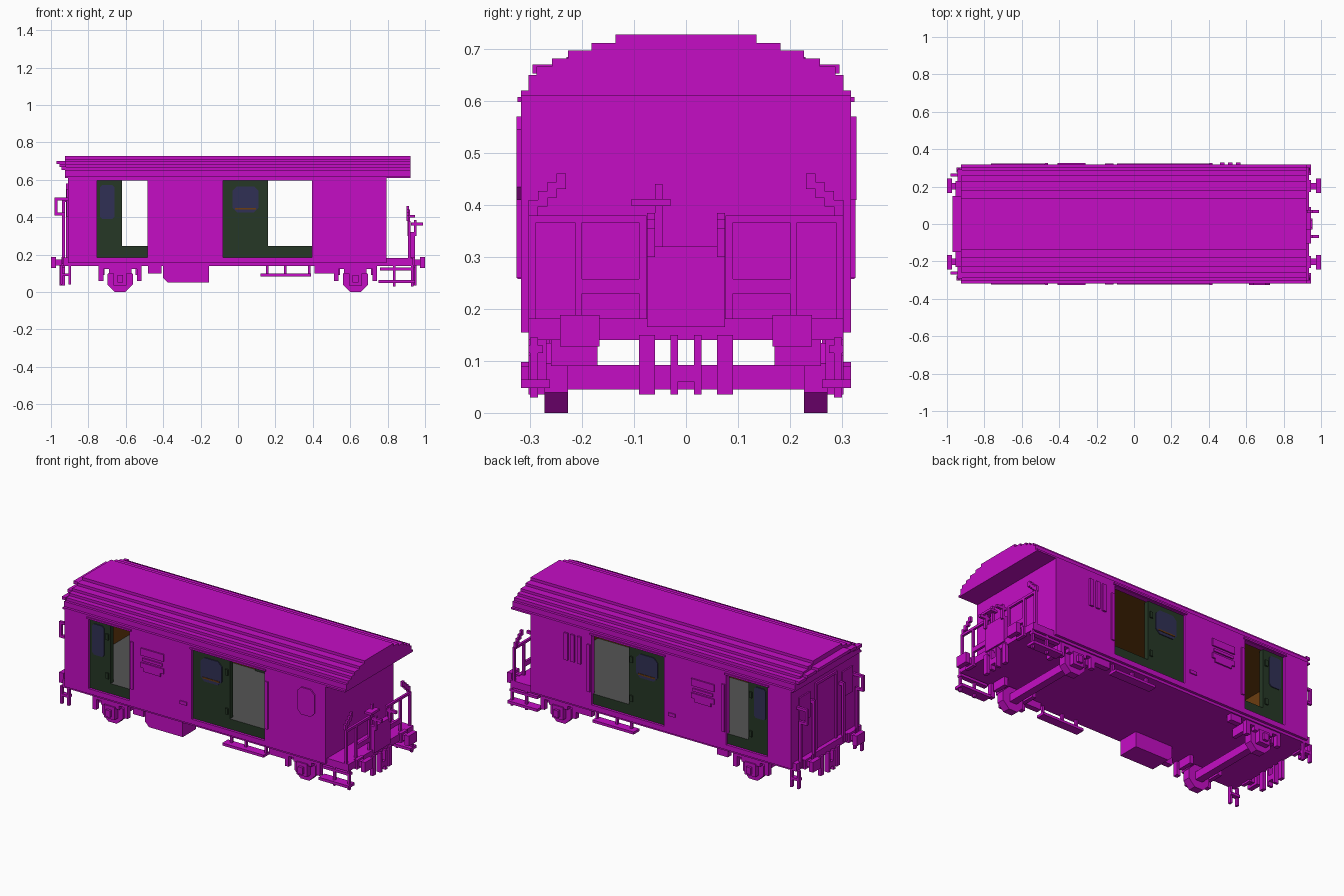
import bpy, bmesh, math

cube = bpy.data.objects.get("Cube")
if cube:
    bpy.data.objects.remove(cube, do_unlink=True)


def material(name, rgb):
    m = bpy.data.materials.new(name)
    m.use_nodes = True
    m.diffuse_color = (*rgb, 1)
    m.node_tree.nodes["Principled BSDF"].inputs["Base Color"].default_value = (*rgb, 1)
    return m


MAGENTA = material("magenta paint", (0.56, 0.004, 0.56))
GREEN = material("dark green door", (0.019, 0.039, 0.019))
BLUE = material("window blue", (0.03, 0.03, 0.09))
BROWN = material("brown lining", (0.15, 0.047, 0.005))
GREY = material("grey floor", (0.09, 0.09, 0.09))


def finish(name, bm, mats):
    bmesh.ops.recalc_face_normals(bm, faces=bm.faces)
    me = bpy.data.meshes.new(name)
    bm.to_mesh(me)
    bm.free()
    for m in mats:
        me.materials.append(m)
    ob = bpy.data.objects.new(name, me)
    bpy.context.collection.objects.link(ob)
    return ob


def add_box(bm, x0, x1, y0, y1, z0, z1):
    vs = bmesh.ops.create_cube(bm, size=1)["verts"]
    for v in vs:
        v.co = ((x0 + x1) / 2 + v.co.x * (x1 - x0),
                (y0 + y1) / 2 + v.co.y * (y1 - y0),
                (z0 + z1) / 2 + v.co.z * (z1 - z0))


def boxes(name, items, mat=MAGENTA, sides=(1,), rule=None, rule_mat=None):
    """One object of boxes; sides (1, -1) repeats them across y = 0.
    Faces that satisfy rule(normal, centre) get rule_mat."""
    bm = bmesh.new()
    for x0, x1, y0, y1, z0, z1 in items:
        for s in sides:
            add_box(bm, x0, x1, min(s * y0, s * y1), max(s * y0, s * y1), z0, z1)
    bmesh.ops.recalc_face_normals(bm, faces=bm.faces)
    bm.normal_update()
    if rule:
        for f in bm.faces:
            f.material_index = int(rule(f.normal, f.calc_center_median()))
    return finish(name, bm, [mat, rule_mat] if rule else [mat])


def prism(name, pts, axis, lo, hi, mat=MAGENTA):
    """Extrude a 2D outline along x (points are y, z) or y (points are x, z)."""
    bm = bmesh.new()
    put = (lambda p, t: (t, p[0], p[1])) if axis == "x" else (lambda p, t: (p[0], t, p[1]))
    f = bm.faces.new([bm.verts.new(put(p, lo)) for p in pts])
    ext = bmesh.ops.extrude_face_region(bm, geom=[f])["geom"]
    d = put((0, 0), hi - lo)
    bmesh.ops.translate(bm, vec=d, verts=[v for v in ext if isinstance(v, bmesh.types.BMVert)])
    return finish(name, bm, [mat])


def chamfered(x0, x1, z0, z1, c):
    return [(x0 + c, z0), (x1 - c, z0), (x1, z0 + c), (x1, z1 - c),
            (x1 - c, z1), (x0 + c, z1), (x0, z1 - c), (x0, z0 + c)]


BOTH = (1, -1)
W = 0.318

# Stepped roof
steps = [(W, 0.61, 0.62), (0.303, 0.62, 0.65), (0.288, 0.65, 0.667), (0.258, 0.667, 0.682),
         (0.227, 0.682, 0.697), (0.182, 0.697, 0.712), (0.136, 0.712, 0.728)]
right = [p for w, a, b in steps for p in ((w, a), (w, b))]
prism("roof", right + [(-y, z) for y, z in reversed(right)], "x", -0.925, 0.922)
boxes("roof_end_visor", [(-0.97, -0.92, 0, 0.15, 0.683, 0.70), (-0.955, -0.92, 0.14, 0.23, 0.668, 0.685),
                         (-0.945, -0.92, 0.22, 0.295, 0.653, 0.67)], sides=BOTH)
boxes("ceiling", [(-0.893, 0.778, -0.29, 0.29, 0.6, 0.609)], BROWN)

# Side walls with two door openings each
bays = [(-0.755, -0.62, -0.485), (-0.08, 0.16, 0.395)]
wall = [(-0.91, 0.795, 0.288, W, 0.155, 0.185), (-0.91, 0.795, 0.288, W, 0.595, 0.612)]
edges = [-0.91] + [v for a, _, b in bays for v in (a, b)] + [0.795]
for i in range(0, 6, 2):
    wall.append((edges[i], edges[i + 1], 0.288, W, 0.185, 0.595))
boxes("side_walls", wall, sides=BOTH, rule=lambda n, c: n.y * c.y < -0.1, rule_mat=BROWN)
boxes("end_walls", [(-0.91, -0.893, -0.29, 0.29, 0.155, 0.612), (0.778, 0.795, -0.29, 0.29, 0.155, 0.612)],
      rule=lambda n, c: n.x * c.x < -0.1, rule_mat=BROWN)
boxes("sill_frame", [(-0.9, 0.795, -0.303, 0.303, 0.14, 0.158)])
boxes("floor", [(-0.893, 0.778, -0.303, 0.303, 0.157, 0.245)], GREEN,
      rule=lambda n, c: n.z > 0.5, rule_mat=GREY)

# Sliding doors, panes, handles and grab rails
boxes("sliding_doors", [(a, m, 0.275, 0.304, 0.185, 0.596) for a, m, _ in bays], GREEN, BOTH)
for s, side in ((1, "back"), (-1, "front")):
    for y in (0.303, 0.271):
        lo, hi = sorted((s * y, s * (y + 0.006)))
        prism(side + "_large_door_pane", chamfered(-0.03, 0.11, 0.425, 0.565, 0.025), "y", lo, hi, BLUE)
        prism(side + "_small_door_pane", chamfered(-0.737, -0.66, 0.39, 0.572, 0.012), "y", lo, hi, BLUE)
boxes("pane_ledges", [(-0.015, 0.095, 0.304, 0.312, 0.442, 0.45)], BROWN, BOTH)
boxes("door_handles", [(m - 0.028, m - 0.01, 0.304, 0.312, z, z + 0.035)
                       for _, m, _ in bays for z in (0.27, 0.5)], GREEN, BOTH)
boxes("grab_rails", [(b + 0.008, b + 0.026, W, 0.326, 0.26, 0.54) for _, _, b in bays], sides=BOTH)
boxes("door_tracks", [(a - 0.01, b + 0.01, W, 0.324, 0.598, 0.608) for a, _, b in bays], sides=BOTH)

# Louvres, number plates and the differing end panels of each side
boxes("louvres", [(-0.41, -0.26, W, 0.326, 0.478, 0.52), (-0.4, -0.27, W, 0.326, 0.447, 0.463),
                  (-0.41, -0.26, W, 0.326, 0.405, 0.435), (-0.39, -0.28, W, 0.326, 0.385, 0.405),
                  (-0.155, -0.11, W, 0.324, 0.258, 0.277)], sides=BOTH)
prism("front_octagon_panel", chamfered(0.615, 0.727, 0.41, 0.57, 0.025), "y", -0.326, -W)
boxes("back_vertical_slats", [(x, x + 0.024, W, 0.328, 0.41, 0.57) for x in (0.46, 0.503, 0.546)])

# Plain end: door frame, windows and hand rails
boxes("end_door_frame", [(-0.92, -0.91, 0.085, 0.1, 0.165, 0.58), (-0.92, -0.91, 0, 0.1, 0.565, 0.58),
                         (-0.918, -0.91, 0.15, 0.25, 0.4, 0.55)], sides=BOTH)
boxes("end_hand_rails", [(-0.94, -0.926, 0.13, 0.145, 0.15, 0.5), (-0.93, -0.91, 0.13, 0.145, 0.48, 0.5),
                         (-0.98, -0.966, 0.255, 0.27, 0.41, 0.505), (-0.98, -0.91, 0.255, 0.27, 0.49, 0.505),
                         (-0.98, -0.925, 0.255, 0.27, 0.41, 0.425), (-0.94, -0.925, 0.255, 0.27, 0.15, 0.425)],
      sides=BOTH)
boxes("end_stirrups", [(x, x + 0.013, 0.285, 0.303, 0.04, 0.145) for x in (-0.95, -0.905)]
      + [(-0.95, -0.892, 0.275, 0.303, 0.085, 0.1)], sides=BOTH)
boxes("end_beam", [(-0.935, -0.9, -0.303, 0.303, 0.14, 0.185)])

# Open platform with railings, centre gate and brake handle
boxes("platform", [(0.79, 0.935, -0.303, 0.303, 0.14, 0.182)])
boxes("platform_railing", [(0.908, 0.922, y, y + 0.014, 0.17, 0.37) for y in (0.289, 0.2, 0.076)]
      + [(0.908, 0.922, 0.076, 0.303, 0.366, 0.38), (0.908, 0.922, 0.076, 0.205, 0.23, 0.258)]
      + [(0.9, 0.915, 0.303 - i * 0.018, 0.285 - i * 0.018, 0.38 + i * 0.017, 0.41 + i * 0.017)
         for i in range(4)], sides=BOTH)
boxes("platform_gate", [(0.915, 0.945, -0.075, 0.075, 0.165, 0.32)])
boxes("gate_hinges", [(0.925, 0.99, 0.06, 0.075, 0.355, 0.372), (0.94, 0.955, 0.06, 0.075, 0.30, 0.385)], sides=BOTH)
boxes("brake_handle", [(0.905, 0.92, -0.06, -0.045, 0.3, 0.44), (0.9, 0.945, -0.105, -0.03, 0.398, 0.412)])
boxes("platform_steps", [(0.75, 0.945, 0.262, W, 0.048, 0.064), (0.76, 0.94, 0.275, 0.303, 0.115, 0.13)]
      + [(x, x + 0.013, 0.285, 0.3, 0.03, 0.145) for x in (0.83, 0.925)], sides=BOTH)

# Buffers and couplings at both ends
for e, label in ((1, "platform"), (-1, "plain")):
    def span(a, b):
        return tuple(sorted((e * a, e * b)))
    boxes(label + "_end_buffers", [(*span(0.92, 0.975), 0.185, 0.22, 0.142, 0.175),
                                   (*span(0.972, 1.0), 0.166, 0.242, 0.128, 0.188),
                                   (*span(0.925, 0.945), 0.172, 0.236, 0.13, 0.186)], sides=BOTH)
    boxes(label + "_end_coupling", [(*span(0.925, 0.945), 0.06, 0.09, 0.035, 0.15),
                                    (*span(0.925, 0.955), 0.015, 0.03, 0.035, 0.15),
                                    (*span(0.925, 0.955), 0, 0.02, 0.06, 0.092)], sides=BOTH)

# Wheels, axles, axle boxes and springs
for label, cx in (("plain_end", -0.63), ("platform_end", 0.628)):
    for s in BOTH:
        lo, hi = sorted((s * 0.227, s * 0.272))
        ring = [(cx + 0.073 * math.cos(math.radians(22.5 + 45 * k)),
                 0.0675 + 0.073 * math.sin(math.radians(22.5 + 45 * k))) for k in range(8)]
        prism(label + "_wheel", ring, "y", lo, hi)
    boxes(label + "_axle", [(cx - 0.022, cx + 0.022, -0.24, 0.24, 0.045, 0.092)])
    boxes(label + "_axle_boxes", [(cx - 0.035, cx + 0.035, 0.27, 0.303, 0.035, 0.11),
                                  (cx - 0.015, cx + 0.015, 0.3, W, 0.05, 0.09),
                                  (cx - 0.06, cx + 0.06, 0.268, 0.295, 0.1, 0.125),
                                  (cx - 0.115, cx - 0.09, 0.268, 0.295, 0.06, 0.145),
                                  (cx + 0.09, cx + 0.115, 0.268, 0.295, 0.06, 0.145),
                                  (cx - 0.1, cx + 0.1, 0.268, 0.295, 0.122, 0.145)], sides=BOTH)
    boxes(label + "_brake_blocks", [(cx + d - 0.012, cx + d + 0.012, 0.17, 0.26, 0.09, 0.145)
                                    for d in (-0.095, 0.095)], sides=BOTH)

# Underfloor equipment and side step boards
prism("equipment_box", [(-0.4, 0.145), (-0.4, 0.075), (-0.375, 0.05), (-0.155, 0.05), (-0.155, 0.145)],
      "y", -0.295, -0.17)
boxes("side_steps", [(0.12, 0.39, 0.265, W, 0.083, 0.098)]
      + [(x, x + 0.013, 0.275, 0.29, 0.085, 0.145) for x in (0.15, 0.245, 0.375)], sides=BOTH)
boxes("spring_hangers", [(0.41, 0.515, 0.262, 0.295, 0.1, 0.145), (-0.48, -0.41, 0.262, 0.295, 0.1, 0.145)],
      sides=BOTH)
